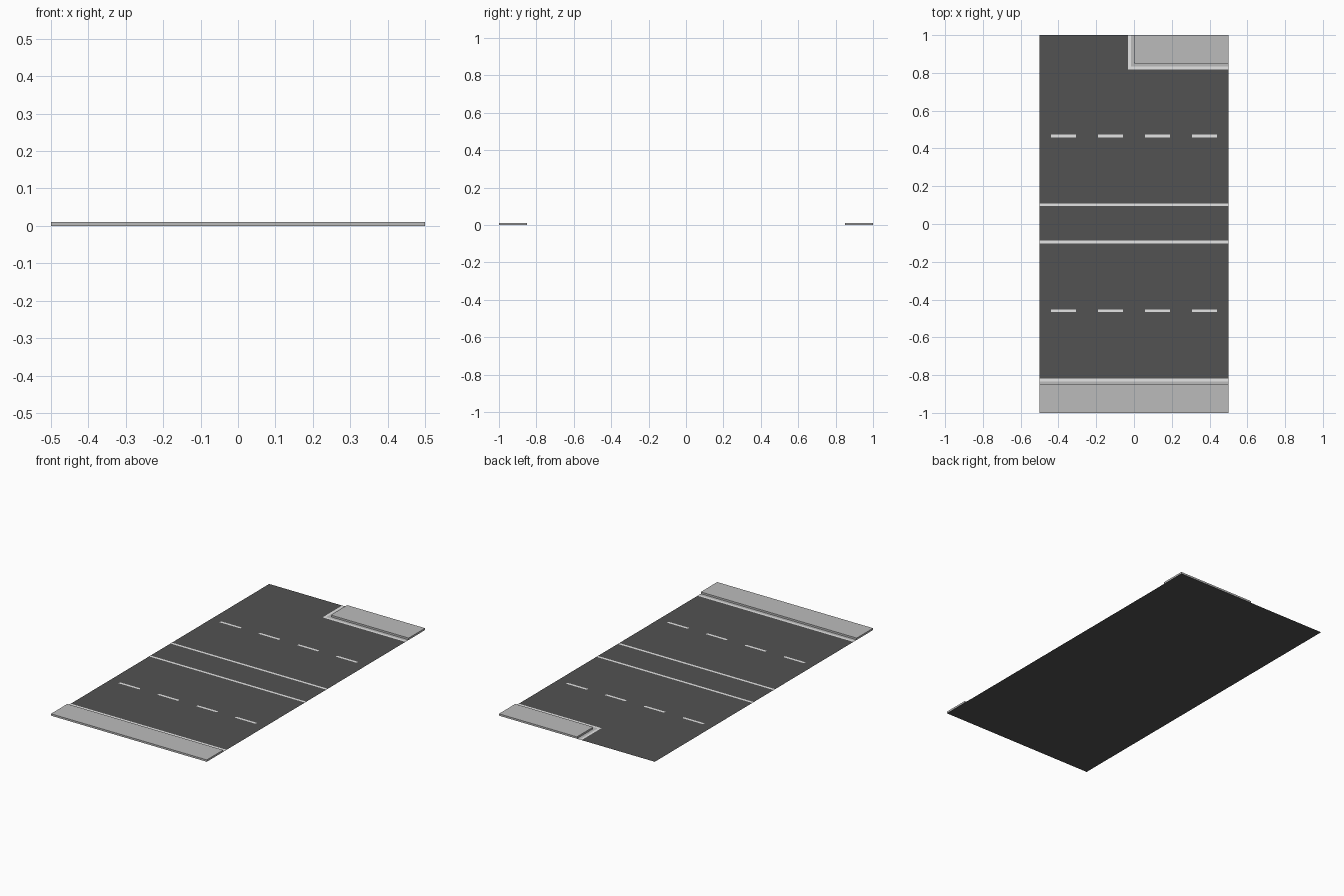
import bpy, bmesh

if "Cube" in bpy.data.objects:
    bpy.data.objects.remove(bpy.data.objects["Cube"])


def material(name, grey):
    m = bpy.data.materials.new(name)
    m.diffuse_color = (grey, grey, grey, 1.0)
    m.use_nodes = True
    m.node_tree.nodes["Principled BSDF"].inputs["Base Color"].default_value = m.diffuse_color
    return m


ASPHALT = material("asphalt grey", 0.085)
CONCRETE = material("concrete grey", 0.50)
PAINT = material("road paint white", 0.78)


def finish(name, bm, mat):
    me = bpy.data.meshes.new(name)
    bm.to_mesh(me)
    bm.free()
    me.materials.append(mat)
    ob = bpy.data.objects.new(name, me)
    bpy.context.collection.objects.link(ob)
    return ob


def flat(name, outlines, z, mat):
    """One object made of flat polygons at height z, facing up."""
    bm = bmesh.new()
    for pts in outlines:
        bm.faces.new([bm.verts.new((x, y, z)) for x, y in pts])
    return finish(name, bm, mat)


def rect(x0, x1, y0, y1):
    return [(x0, y0), (x1, y0), (x1, y1), (x0, y1)]


def slab(name, pts, height, mat):
    """Raised pavement, open underneath because it rests on the road sheet."""
    bm = bmesh.new()
    top = [bm.verts.new((x, y, height)) for x, y in pts]
    low = [bm.verts.new((x, y, 0)) for x, y in pts]
    bm.faces.new(top)
    for i in range(len(pts)):
        j = (i + 1) % len(pts)
        bm.faces.new((low[i], low[j], top[j], top[i]))
    return finish(name, bm, mat)


# road sheet
flat("road", [rect(-0.5, 0.5, -1, 1)], 0, ASPHALT)

# raised pavements, the back one with a small clipped corner
H = 0.011
slab("front_pavement", rect(-0.5, 0.5, -1, -0.85), H, CONCRETE)
slab("back_pavement", [(0.006, 0.85), (0.5, 0.85), (0.5, 1), (0, 1), (0, 0.856)], H, CONCRETE)


def corner_strip(a, b):
    """L-shaped strip around the back pavement, between offsets a and b."""
    return [rect(-b, 0.5, 0.85 - b, 0.85 - a), rect(-b, -a, 0.85 - a, 1)]


# gutters and edge lines at the foot of the pavements
flat("gutters", [rect(-0.5, 0.5, -0.85, -0.833)] + corner_strip(0, 0.017), 0.0006, CONCRETE)
flat("edge_lines", [rect(-0.5, 0.5, -0.833, -0.819)] + corner_strip(0.017, 0.031), 0.0006, PAINT)

# two solid centre lines
flat("centre_lines", [rect(-0.5, 0.5, y - 0.007, y + 0.007) for y in (0.101, -0.095)], 0.0006, PAINT)

# dashed lane lines
flat("lane_dashes",
     [rect(x - 0.066, x + 0.066, y - 0.007, y + 0.007)
      for y in (0.466, -0.46) for x in (-0.373, -0.124, 0.124, 0.373)], 0.0006, PAINT)
